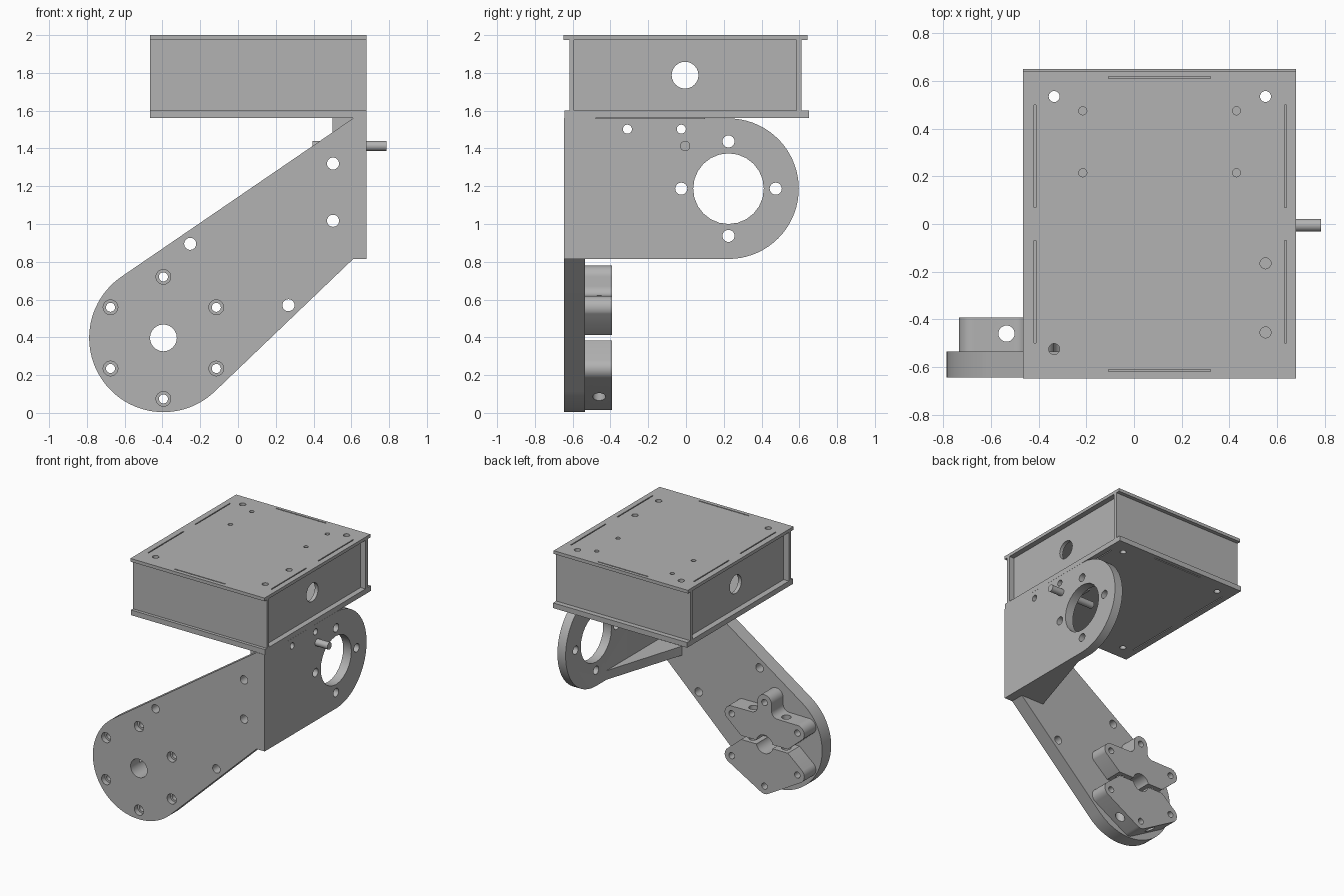
import bpy
import bmesh
from math import radians, cos, sin, acos, atan2, hypot
from mathutils.geometry import convex_hull_2d

default = bpy.data.objects.get("Cube")
if default:
    bpy.data.objects.remove(default, do_unlink=True)

grey = bpy.data.materials.new("plain grey")
grey.use_nodes = True
COLOUR = (0.45, 0.45, 0.45, 1)
grey.diffuse_color = COLOUR
grey.node_tree.nodes["Principled BSDF"].inputs["Base Color"].default_value = COLOUR


def arc(centre, r, start, end, steps=24):
    """Points on an arc, angles in degrees."""
    angles = [radians(start + (end - start) * i / steps) for i in range(steps + 1)]
    return [(centre[0] + r * cos(a), centre[1] + r * sin(a)) for a in angles]


def prism(name, outline, axis, low, high):
    """Extrude a flat outline along the x, y or z axis."""
    place = {"x": lambda u, v, d: (d, u, v),
             "y": lambda u, v, d: (u, d, v),
             "z": lambda u, v, d: (u, v, d)}[axis]
    bm = bmesh.new()
    rings = [[bm.verts.new(place(u, v, d)) for u, v in outline] for d in (low, high)]
    for ring in rings:
        bm.faces.new(ring)
    n = len(outline)
    for i in range(n):
        j = (i + 1) % n
        bm.faces.new((rings[0][i], rings[0][j], rings[1][j], rings[1][i]))
    bmesh.ops.recalc_face_normals(bm, faces=bm.faces)
    mesh = bpy.data.meshes.new(name)
    bm.to_mesh(mesh)
    bm.free()
    mesh.materials.append(grey)
    obj = bpy.data.objects.new(name, mesh)
    bpy.context.collection.objects.link(obj)
    return obj


def box(name, x0, x1, y0, y1, z0, z1):
    return prism(name, [(x0, y0), (x1, y0), (x1, y1), (x0, y1)], "z", z0, z1)


def combine(obj, tool, operation="DIFFERENCE"):
    """Apply a boolean and discard the tool."""
    mod = obj.modifiers.new("cut", "BOOLEAN")
    mod.operation, mod.object, mod.solver = operation, tool, "EXACT"
    result = bpy.data.meshes.new_from_object(
        obj.evaluated_get(bpy.context.evaluated_depsgraph_get()))
    obj.modifiers.clear()
    obj.data = result
    bpy.data.objects.remove(tool, do_unlink=True)


def drill(obj, centres, r, axis, low, high):
    for c in centres:
        combine(obj, prism("drill", arc(c, r, 0, 345, 23), axis, low, high))


# Main dimensions
LEFT, RIGHT = -0.465, 0.68
ARM_FRONT, ARM_BACK = -0.645, -0.535
BASE, UNDER = 0.815, 1.56
hub = (-0.395, 0.397)
ring_centre = (0.225, 1.187)

# Box lids with mounting holes and tab slits
top = box("top_lid", LEFT, RIGHT, -0.648, 0.642, 1.975, 2.0)
bottom = box("bottom_lid", LEFT, RIGHT, -0.642, 0.65, UNDER, 1.6)
mounts = [(-0.335, 0.535), (0.552, 0.535), (-0.335, -0.525),
          (0.552, -0.165), (0.552, -0.455)]
for lid, z in ((top, 2.0), (bottom, UNDER)):
    drill(lid, mounts, 0.023, "z", 1.5, 2.1)
    for x in (-0.416, 0.635):
        for y in (-0.285, 0.285):
            combine(lid, box("slit", x - 0.004, x + 0.004, y - 0.215, y + 0.215,
                             z - 0.012, z + 0.012))
    for y in (-0.615, 0.615):
        combine(lid, box("slit", -0.108, 0.322, y - 0.004, y + 0.004,
                         z - 0.012, z + 0.012))
drill(top, [(x, y) for x in (-0.215, 0.43) for y in (0.215, 0.475)],
      0.017, "z", 1.9, 2.1)

# Box walls
front = box("front_wall", LEFT, RIGHT, -0.618, -0.592, 1.6, 1.975)
back = box("back_wall", LEFT, RIGHT, 0.584, 0.612, 1.6, 1.975)
sides = [box("left_wall", 0.61, 0.638, -0.592, 0.584, 1.6, 1.975),
         box("right_wall", -0.42, -0.392, -0.592, 0.584, 1.6, 1.975)]
for wall in sides:
    drill(wall, [(-0.005, 1.788)], 0.071, "x", -1, 1)

# Arm: round hub end, tangent edges to the bracket corner
def tangent_angle(p, r, side):
    dx, dz = p[0] - hub[0], p[1] - hub[1]
    a = atan2(dz, dx) + side * acos(r / hypot(dx, dz))
    return a * 180 / 3.14159265


R = 0.393
start = tangent_angle((0.61, UNDER), R, 1)
end = tangent_angle((0.61, BASE), R, -1) + 360
outline = arc(hub, R, start, end, 48)
outline += [(0.61, BASE), (RIGHT, BASE), (RIGHT, UNDER), (0.61, UNDER)]
bracket = prism("arm_bracket", outline, "y", ARM_FRONT, ARM_BACK)

# Side plate with rounded end, top strip and bottom gusset
plate = prism("side_plate", [(-0.6, UNDER), (-0.6, BASE)]
              + arc(ring_centre, 0.372, -90, 90, 36), "x", 0.61, RIGHT)
combine(bracket, plate, "UNION")
combine(bracket, box("strip", 0.5, 0.63, -0.56, 0.1, 1.45, UNDER), "UNION")
gusset = prism("gusset", [(0.63, -0.56), (0.41, -0.56), (0.41, ARM_BACK),
                          (0.61, 0.1), (0.63, 0.1)], "z", BASE, BASE + 0.07)
combine(bracket, gusset, "UNION")

# Bracket holes
bolts = [(hub[0] + dx, hub[1] + dz) for dx, dz in
         ((0, 0.323), (0, -0.323), (0.28, 0.162), (-0.28, 0.162),
          (0.28, -0.162), (-0.28, -0.162))]
drill(bracket, [hub], 0.071, "y", -1, 0)
drill(bracket, bolts, 0.024, "y", -1, 0)
drill(bracket, bolts, 0.039, "y", -1, ARM_FRONT + 0.04)
drill(bracket, [(0.503, 1.32), (0.503, 1.017), (-0.253, 0.895), (0.267, 0.57)],
      0.032, "y", -1, 0.2)
drill(bracket, [ring_centre], 0.187, "x", 0.58, 1)
drill(bracket, [(0.225, 1.437), (0.225, 0.937), (-0.025, 1.187), (0.475, 1.187)],
      0.032, "x", 0.58, 1)
drill(bracket, [(-0.31, 1.502), (-0.025, 1.502)], 0.024, "x", 0.4, 1)
drill(bracket, mounts[3:], 0.023, "z", 1.4, 1.7)

# Shaft through the side plate
shaft = prism("shaft", arc((-0.005, 1.413), 0.027, 0, 345, 23), "x", 0.395, 0.785)

# Clamp halves behind the hub
LOBE = 0.06
points = []
for b in bolts[1], bolts[4], bolts[5]:
    points += arc(b, LOBE, 0, 345, 23)
points += [(hub[0] - 0.2, 0.382), (hub[0] + 0.2, 0.382)]
lower = prism("lower_clamp", [points[i] for i in convex_hull_2d(points)],
              "y", ARM_BACK, -0.393)

half = [(hub[0] + 0.2, 0.412)] + arc(bolts[2], LOBE, -35, 100, 12)
half += arc((hub[0] + 0.11, 0.67), 0.05, 270, 180, 8)
half += arc(bolts[0], LOBE, 0, 90, 10)
mirrored = [(2 * hub[0] - x, z) for x, z in reversed(half[:-1])]
upper = prism("upper_clamp", half + mirrored, "y", ARM_BACK, -0.393)

for clamp in (lower, upper):
    drill(clamp, [hub], 0.071, "y", -1, 0)
    drill(clamp, bolts, 0.024, "y", -1, 0)
    drill(clamp, [(hub[0] - 0.14, -0.46), (hub[0] + 0.14, -0.46)],
          0.034, "z", -0.1, 0.9)

# Smooth the round surfaces, keep edges sharp
for obj in [top, bottom, front, back, bracket, shaft, lower, upper] + sides:
    bpy.ops.object.select_all(action="DESELECT")
    obj.select_set(True)
    bpy.context.view_layer.objects.active = obj
    bpy.ops.object.shade_smooth_by_angle(angle=radians(30))
